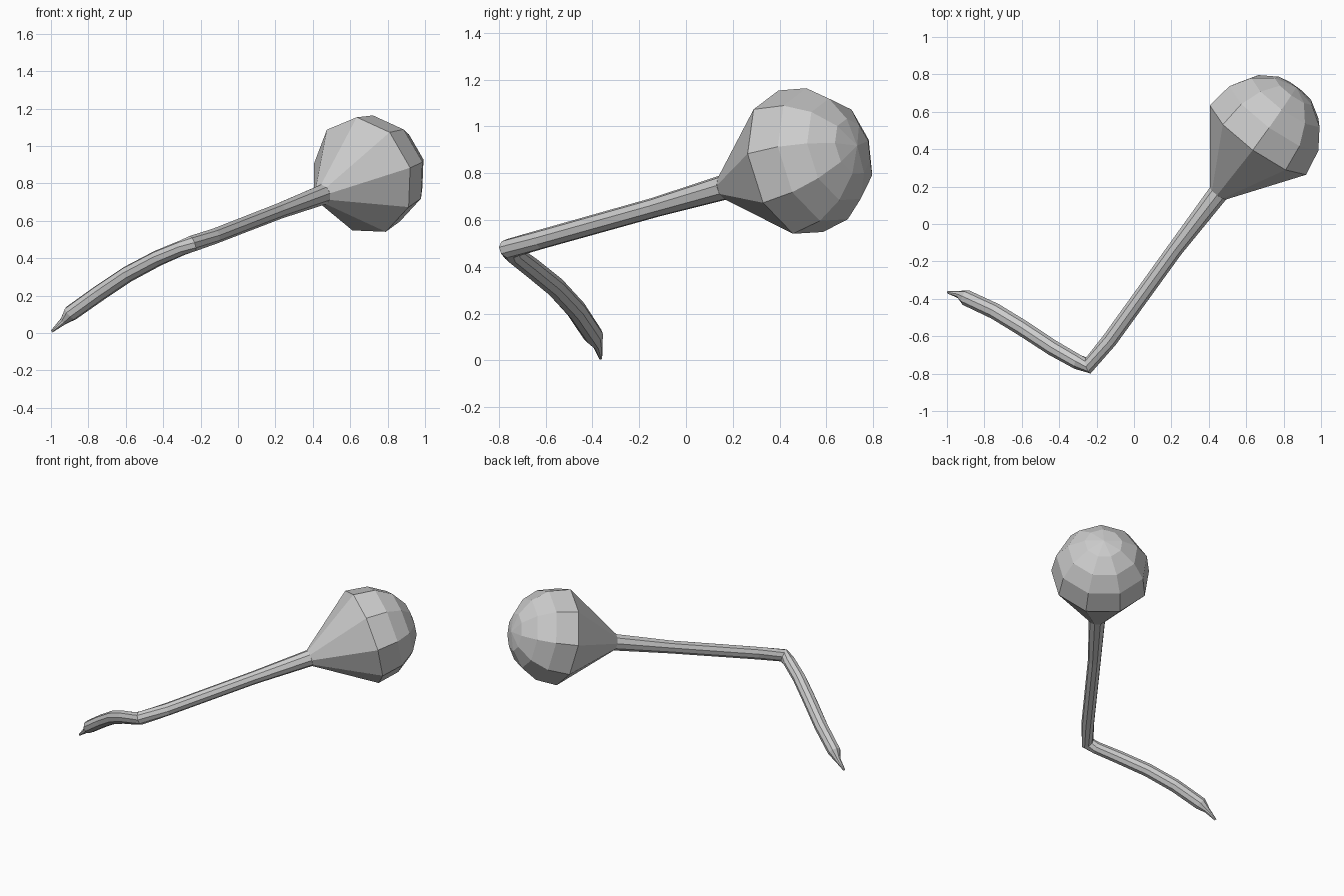
import bpy, bmesh
from math import sin, cos, radians
from mathutils import Vector

if "Cube" in bpy.data.objects:
    bpy.data.objects.remove(bpy.data.objects["Cube"])

SIDES = 9
PHASE = radians(8)
UP = Vector((0, 0, 1))


def loft(name, rings):
    """Skin nine-sided rings given as (centre, radius, direction)."""
    bm = bmesh.new()
    loops = []
    for c, r, d in rings:
        u = d.cross(UP).normalized()
        v = u.cross(d).normalized()
        angles = [PHASE + radians(360 / SIDES * i) for i in range(SIDES)]
        loops.append([bm.verts.new(c + r * (u * cos(a) + v * sin(a))) for a in angles])
    for a, b in zip(loops, loops[1:]):
        for i in range(SIDES):
            j = (i + 1) % SIDES
            bm.faces.new((a[i], a[j], b[j], b[i]))
    bm.faces.new(loops[0])
    bm.faces.new(loops[-1])
    bmesh.ops.remove_doubles(bm, verts=bm.verts, dist=0.0005)
    bmesh.ops.recalc_face_normals(bm, faces=bm.faces)
    me = bpy.data.meshes.new(name)
    bm.to_mesh(me)
    bm.free()
    ob = bpy.data.objects.new(name, me)
    bpy.context.collection.objects.link(ob)
    return ob


def tube(name, path):
    """Loft along a path of (x, y, z, radius) with mitred rings."""
    pts = [Vector(p[:3]) for p in path]
    rings = []
    for i, p in enumerate(pts):
        d = Vector()
        if i > 0:
            d += (p - pts[i - 1]).normalized()
        if i < len(pts) - 1:
            d += (pts[i + 1] - p).normalized()
        rings.append((p, path[i][3], d.normalized()))
    return loft(name, rings)


# Bent limb: pointed tip, curved lower part, elbow, straight upper part
tube("bent_limb", [
    (-0.995, -0.365, 0.009, 0.007),
    (-0.935, -0.377, 0.062, 0.020),
    (-0.895, -0.395, 0.105, 0.043),
    (-0.740, -0.468, 0.215, 0.044),
    (-0.590, -0.560, 0.315, 0.044),
    (-0.430, -0.665, 0.400, 0.043),
    (-0.300, -0.738, 0.455, 0.041),
    (-0.243, -0.757, 0.478, 0.044),
    (-0.130, -0.620, 0.517, 0.042),
    (0.220, -0.135, 0.653, 0.043),
    (0.450, 0.165, 0.740, 0.055),
])

# Bulb: cone flaring from the neck into a faceted dome
axis = Vector((0.576, 0.785, 0.226)).normalized()
centre = Vector((0.682, 0.478, 0.845))
R = 0.323
bulb = [(Vector((0.450, 0.165, 0.740)), 0.055, axis)]
for polar in (94, 67.5, 45, 22.5, 0):
    t = radians(polar)
    bulb.append((centre + axis * R * cos(t), max(R * sin(t), 0.001), axis))
loft("bulb", bulb)
